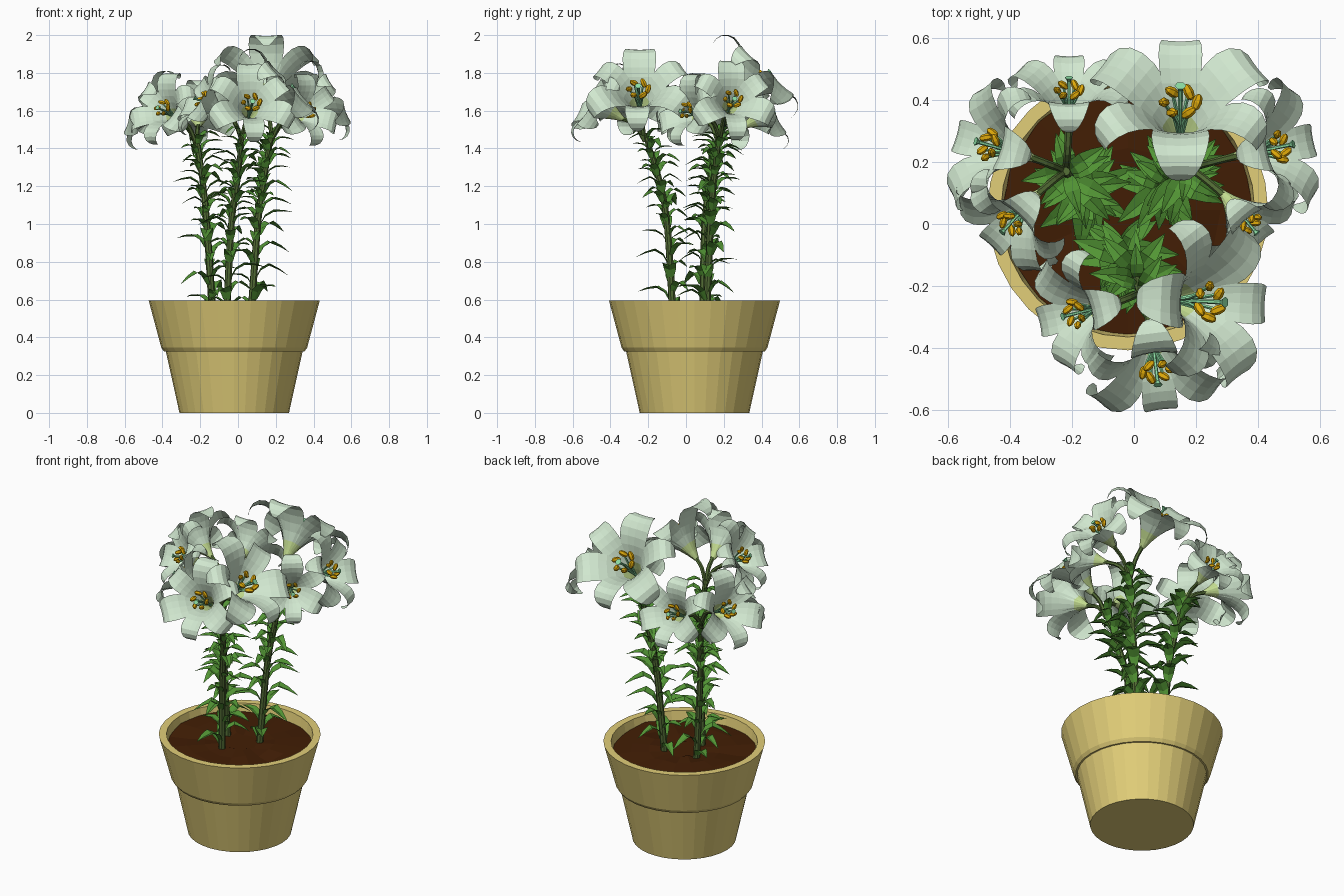
import bpy, bmesh, math, random
from mathutils import Vector, Matrix

if "Cube" in bpy.data.objects:
    bpy.data.objects.remove(bpy.data.objects["Cube"])

random.seed(4)
V = Vector
Z = V((0, 0, 1))
CX, CY = -0.02, 0.045


def mat(name, rgb):
    m = bpy.data.materials.new(name)
    m.diffuse_color = (*rgb, 1)
    m.use_nodes = True
    m.node_tree.nodes["Principled BSDF"].inputs["Base Color"].default_value = m.diffuse_color
    return m


CLAY = mat("tan_clay", (0.76, 0.62, 0.19))
SOIL = mat("brown_soil", (0.055, 0.013, 0.0015))
STEM = mat("stem_green", (0.085, 0.15, 0.035))
LEAF = mat("leaf_green", (0.085, 0.30, 0.035))
WHITE = mat("petal_white", (0.65, 0.82, 0.64))
THROAT = mat("throat_green", (0.55, 0.72, 0.28))
MINT = mat("filament_mint", (0.27, 0.74, 0.38))
ORANGE = mat("anther_orange", (0.76, 0.41, 0.003))


def finish(bm, name, mats):
    me = bpy.data.meshes.new(name)
    bm.to_mesh(me)
    bm.free()
    for m in mats:
        me.materials.append(m)
    ob = bpy.data.objects.new(name, me)
    bpy.context.collection.objects.link(ob)
    return ob


def strip(bm, rows, mat_rule=lambda i: 0, closed=False):
    """Skin faces between rows of points."""
    vs = [[bm.verts.new(p) for p in r] for r in rows]
    n = len(rows[0])
    for i in range(len(vs) - 1):
        for j in range(n if closed else n - 1):
            k = (j + 1) % n
            f = bm.faces.new((vs[i][j], vs[i][k], vs[i + 1][k], vs[i + 1][j]))
            f.material_index = mat_rule(i)
    return vs


def tube(bm, pts, radii, sides=6, mi=0):
    q = (pts[-1] - pts[0]).to_track_quat('Z', 'Y')
    rows = [[p + q @ V((r * math.cos(t), r * math.sin(t), 0))
             for t in (2 * math.pi * k / sides for k in range(sides))]
            for p, r in zip(pts, radii)]
    vs = strip(bm, rows, lambda i: mi, True)
    for ring in (vs[0][::-1], vs[-1]):
        bm.faces.new(ring).material_index = mi


def curve(pts, n):
    """Smooth path through a few points (Catmull-Rom)."""
    p = [pts[0] * 2 - pts[1]] + pts + [pts[-1] * 2 - pts[-2]]
    out = []
    for i in range(n + 1):
        x = i / n * (len(pts) - 1)
        k = min(int(x), len(pts) - 2)
        t = x - k
        a, b, c, d = p[k:k + 4]
        out.append((b * 2 + (c - a) * t + (a * 2 - b * 5 + c * 4 - d) * t * t
                    + (b * 3 - a - c * 3 + d) * t ** 3) / 2)
    return out


# pot: turned profile with thick overhanging rim
bm = bmesh.new()
profile = [(0.29, 0), (0.362, 0.325), (0.372, 0.325), (0.386, 0.345),
           (0.453, 0.595), (0.41, 0.595), (0.395, 0.50)]
N = 32
rows = [[V((CX + r * math.cos(2 * math.pi * k / N), CY + r * math.sin(2 * math.pi * k / N), z))
         for k in range(N)] for r, z in profile]
vs = strip(bm, rows, closed=True)
bm.faces.new(vs[0][::-1])
finish(bm, "pot", [CLAY])

# soil: slightly lumpy disc
bm = bmesh.new()
rows = [[V((CX + r * math.cos(2 * math.pi * k / 16), CY + r * math.sin(2 * math.pi * k / 16),
            0.545 + random.uniform(-0.012, 0.012))) for k in range(16)]
        for r in (0.406, 0.3, 0.2, 0.1)]
vs = strip(bm, rows, closed=True)
bm.faces.new(vs[-1])
finish(bm, "soil", [SOIL])


# leaf: folded blade that clasps the stem, rises, then bends outward
def leaf(bm, base, ang, s):
    out = V((math.cos(ang), math.sin(ang), 0))
    side = Z.cross(out)
    drop = random.uniform(-0.05, 0.02)
    rows = []
    for r, z, w in ((0.014, -0.01, 0.018), (0.036, 0.028, 0.030), (0.078, 0.052, 0.033),
                    (0.128, 0.050 + drop / 2, 0.021), (0.178, 0.04 + drop, 0.001)):
        rows.append([base + (out * r + Z * (z + abs(u) * w * 0.35) + side * u * w) * s
                     for u in (-1, 0, 1)])
    strip(bm, rows)


# petal outline: radius, distance along the flower axis, half width
PETAL = curve([V(p) for p in (
    (0.010, 0.00, 0.010), (0.032, 0.06, 0.026), (0.066, 0.12, 0.050), (0.110, 0.17, 0.069),
    (0.160, 0.203, 0.075), (0.207, 0.207, 0.069), (0.240, 0.180, 0.053),
    (0.247, 0.142, 0.031), (0.237, 0.120, 0.010))], 12)


def flower(name, base, d, s):
    base, d = V(base), V(d).normalized()
    up = (Z - d * Z.dot(d)).normalized()

    # six petals, alternating broad and narrow
    bm = bmesh.new()
    for k in range(6):
        rot = Matrix.Rotation(k * math.pi / 3, 3, d)
        rad = rot @ up
        tan = d.cross(rad)
        wide = 1.06 if k % 2 == 0 else 0.80
        bend = random.uniform(0.95, 1.05)
        shift = 0 if k % 2 == 0 else -0.004
        rows = []
        for i, (r, a, w) in enumerate(PETAL):
            t = PETAL[min(i + 1, 12)] - PETAL[max(i - 1, 0)]
            inner = (d * t.x - rad * t.y).normalized()
            w *= wide
            cup = 0.24 * (1 - i / 12)
            rows.append([base + (d * a + rad * r * bend + tan * w * u
                                 + inner * (w * cup * u * u + shift)) * s
                         for u in (-1, -0.5, 0, 0.5, 1)])
        strip(bm, rows, lambda i: 1 if i < 2 else 0)
    finish(bm, name + "_petals", [WHITE, THROAT])

    # stamens with crosswise anthers, and a central pistil
    bm = bmesh.new()
    for k in range(6):
        rad = Matrix.Rotation((k + 0.5) * math.pi / 3, 3, d) @ up
        tan = d.cross(rad)
        tip = base + (d * 0.175 + rad * 0.045) * s
        tube(bm, [base + d * 0.02 * s, base + (d * 0.11 + rad * 0.016) * s, tip],
             [0.005 * s] * 3, 4)
        ax = (tan * 0.6 + d * 0.6 + rad * 0.3).normalized() * 0.023 * s
        tube(bm, [tip + ax * t for t in (-1, -0.7, 0, 0.7, 1)],
             [r * s for r in (0.004, 0.011, 0.014, 0.011, 0.004)], 6, 1)
    end = base + (d * 0.22 - up * 0.02) * s
    tube(bm, [base, base + (d * 0.15 - up * 0.006) * s, end - d * 0.015 * s, end],
         [r * s for r in (0.007, 0.006, 0.007, 0.016)], 6)
    finish(bm, name + "_stamens", [MINT, ORANGE])


# each plant: stem path, then flowers as (base, direction, size)
PLANTS = {
    "front": ([(-0.06, -0.07, 0.53), (-0.035, -0.10, 1.0), (0.0, -0.145, 1.25), (0.02, -0.22, 1.48)],
              [((0.10, -0.245, 1.58), (0.72, -0.03, 0.68), 1.12),
               ((0.055, -0.335, 1.555), (0.1, -0.82, 0.52), 0.95),
               ((-0.07, -0.26, 1.58), (-0.82, -0.2, 0.55), 0.85)]),
    "left": ([(-0.135, 0.09, 0.53), (-0.165, 0.10, 1.0), (-0.19, 0.13, 1.25), (-0.22, 0.17, 1.46)],
             [((-0.33, 0.215, 1.54), (-0.87, 0.25, 0.45), 0.92),
              ((-0.31, 0.10, 1.55), (-0.62, -0.68, 0.45), 0.84),
              ((-0.21, 0.305, 1.515), (0.0, 0.86, 0.50), 0.84)]),
    "right": ([(0.07, 0.11, 0.53), (0.105, 0.13, 1.0), (0.14, 0.15, 1.25), (0.18, 0.18, 1.49)],
              [((0.15, 0.25, 1.64), (0.0, 0.69, 0.72), 1.18),
               ((0.33, 0.22, 1.59), (0.88, 0.18, 0.45), 0.92),
               ((0.285, 0.10, 1.56), (0.62, -0.72, 0.30), 0.80)]),
}

for name, (path, flowers) in PLANTS.items():
    # stem and flower stalks
    bm = bmesh.new()
    pts = curve([V(p) for p in path], 14)
    top = pts[-1]
    tube(bm, pts, [0.020 - 0.006 * i / 14 for i in range(15)], 8)
    for base, d, s in flowers:
        b, dn = V(base), V(d).normalized()
        stalk = curve([top - Z * 0.04, top.lerp(b, 0.5) + Z * 0.012 - dn * 0.01, b + dn * 0.01], 6)
        tube(bm, stalk, [0.012] * 6 + [0.014], 6)
    finish(bm, name + "_stem", [STEM])

    # spiral of leaves up the stem
    bm = bmesh.new()
    count = 38
    fine = curve([V(p) for p in path], count)
    for i in range(1, count + 1):
        leaf(bm, fine[i], i * 2.4 + random.uniform(-0.6, 0.6),
             random.uniform(0.7, 1.08) * (1.08 - 0.28 * i / count))
    finish(bm, name + "_leaves", [LEAF])

    for k, (base, d, s) in enumerate(flowers):
        flower(f"{name}_flower_{k + 1}", base, d, s)
